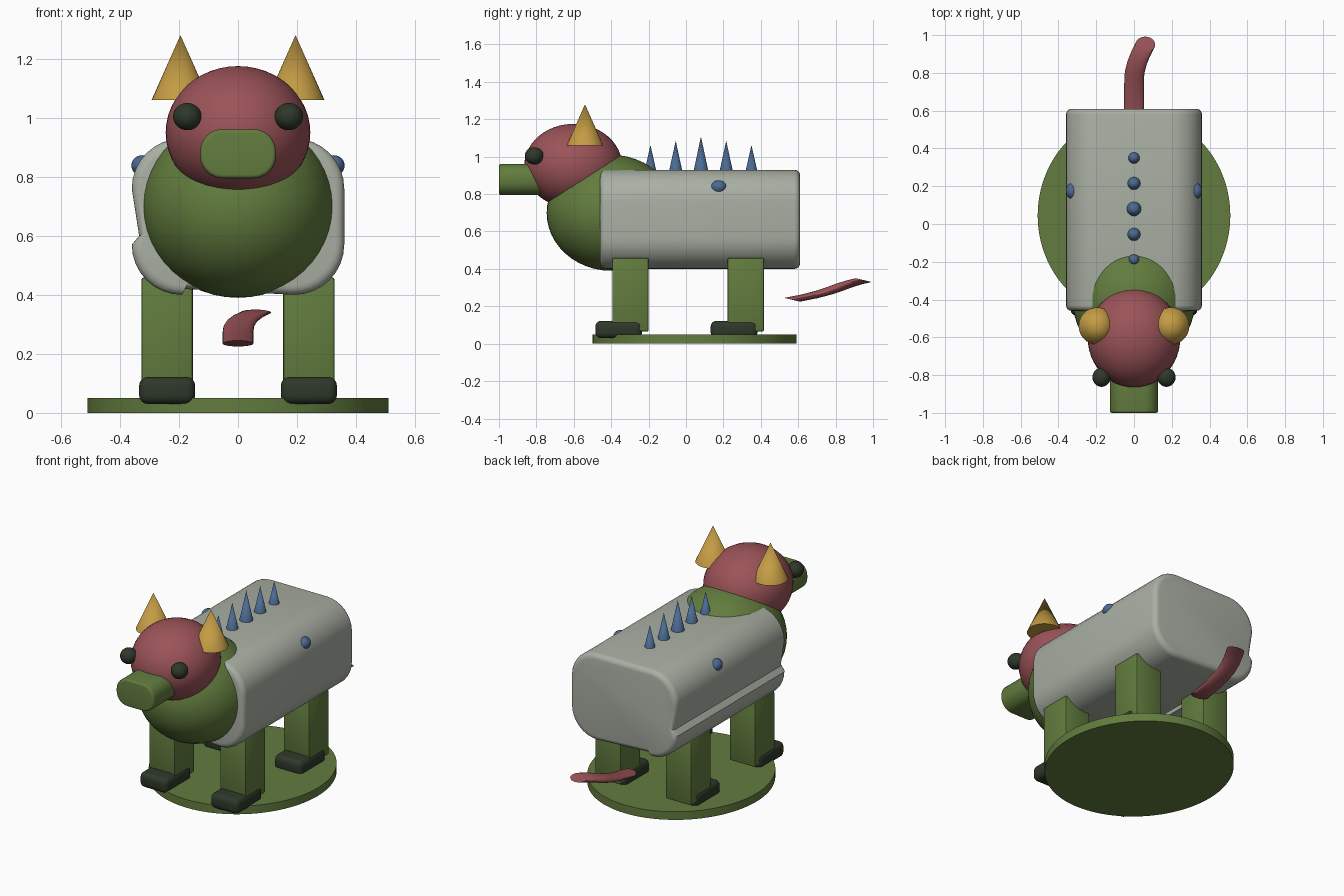
import bpy, bmesh
from math import sin, cos, pi, radians
from mathutils import Vector, Matrix

if "Cube" in bpy.data.objects:
    bpy.data.objects.remove(bpy.data.objects["Cube"])


def material(name, rgb):
    """Make a flat material from 0-255 display values."""
    lin = [((c / 255 + 0.055) / 1.055) ** 2.4 for c in rgb] + [1]
    m = bpy.data.materials.new(name)
    m.use_nodes = True
    m.diffuse_color = lin
    m.node_tree.nodes["Principled BSDF"].inputs["Base Color"].default_value = lin
    return m


GREEN = material("moss green", (98, 124, 62))
RED = material("dusty red", (155, 83, 88))
GREY = material("pale grey", (170, 176, 164))
GOLD = material("horn gold", (196, 156, 68))
BLUE = material("slate blue", (76, 106, 146))
DARK = material("dark green", (46, 56, 42))


def finish(name, bm, mat, angle=35):
    """Turn a bmesh into a smooth-shaded object with sharp edges kept."""
    bmesh.ops.recalc_face_normals(bm, faces=bm.faces)
    me = bpy.data.meshes.new(name)
    bm.to_mesh(me)
    bm.free()
    me.materials.append(mat)
    ob = bpy.data.objects.new(name, me)
    bpy.context.collection.objects.link(ob)
    bpy.ops.object.select_all(action='DESELECT')
    ob.select_set(True)
    bpy.context.view_layer.objects.active = ob
    bpy.ops.object.shade_smooth_by_angle(angle=radians(angle))
    return ob


def ball(name, loc, size, mat):
    bm = bmesh.new()
    bmesh.ops.create_uvsphere(bm, u_segments=48, v_segments=24, radius=1,
                              matrix=Matrix.LocRotScale(Vector(loc), None, Vector(size)))
    return finish(name, bm, mat)


def cone(name, x, y, z0, z1, r, mat, r_top=0.0, stretch=1, sides=32):
    bm = bmesh.new()
    bmesh.ops.create_cone(bm, cap_ends=True, segments=sides, radius1=r, radius2=r_top,
                          depth=z1 - z0,
                          matrix=Matrix.LocRotScale(Vector((x, y, (z0 + z1) / 2)), None,
                                                    Vector((1, stretch, 1))))
    return finish(name, bm, mat)


def box(name, loc, size, bevel, segments, mat):
    bm = bmesh.new()
    bmesh.ops.create_cube(bm, size=1,
                          matrix=Matrix.LocRotScale(Vector(loc), None, Vector(size)))
    bmesh.ops.bevel(bm, geom=bm.edges[:], offset=bevel, segments=segments,
                    profile=0.5, affect='EDGES')
    return finish(name, bm, mat)


def loft(name, rings, mat):
    """Skin closed rings of points and cap both ends."""
    bm = bmesh.new()
    loops = [[bm.verts.new(p) for p in ring] for ring in rings]
    n = len(loops[0])
    for a, b in zip(loops, loops[1:]):
        for i in range(n):
            j = (i + 1) % n
            bm.faces.new((a[i], a[j], b[j], b[i]))
    bm.faces.new(loops[0])
    bm.faces.new(loops[-1])
    return finish(name, bm, mat)


def arc(cx, cz, r, quarter, steps=8):
    angles = [(quarter + i / steps) * pi / 2 for i in range(steps + 1)]
    return [(cx + r * cos(a), cz + r * sin(a)) for a in angles]


def bar(name, profile, zc, hx, hz, y0, y1, bevel, mat):
    """Extrude an x-z profile along y with rounded end rims."""
    rims = [(bevel * (1 - sin(t)), bevel * (1 - cos(t)))
            for t in (0, pi / 8, pi / 4, 3 * pi / 8, pi / 2)]
    stations = [(y0 + dy, inset) for inset, dy in rims]
    stations += [(y1 - dy, inset) for inset, dy in reversed(rims)]
    rings = [[(x * (hx - i) / hx, y, zc + (z - zc) * (hz - i) / hz) for x, z in profile]
             for y, i in stations]
    return loft(name, rings, mat)


# Oval stand
cone("stand", 0, 0.045, 0, 0.05, 0.51, GREEN, r_top=0.51, stretch=1.07, sides=96)

# Body with a raised lip along its lower right corner
R, CX, TOP, LOW = 0.17, 0.19, 0.76, 0.57
body = arc(CX, TOP, R, 0) + arc(-CX, TOP, R, 1)
body += [(-0.335, 0.6)] + arc(-CX, LOW, R, 2) + [(-0.185, 0.42)]
body += arc(CX, LOW, R, 3)
bar("body", body, 0.665, 0.36, 0.265, -0.46, 0.61, 0.03, GREY)

# Chest, head and snout
ball("chest", (0, -0.4, 0.7), (0.325, 0.345, 0.31), GREEN)
ball("head", (0, -0.603, 0.95), (0.245, 0.262, 0.225), RED)
snout = []
for quarter, sx, sz in ((0, 1, 1), (1, -1, 1), (2, -1, -1), (3, 1, -1)):
    snout += arc(sx * 0.053, 0.878 + sz * 0.008, 0.075, quarter)
bar("snout", snout, 0.878, 0.128, 0.083, -1.0, -0.7, 0.012, GREEN)

# Paired parts
for side, s in (("left", 1), ("right", -1)):
    ball("eye_" + side, (s * 0.172, -0.812, 1.004), (0.048, 0.05, 0.046), DARK)
    cone("horn_" + side, s * 0.195, -0.54, 1.06, 1.28, 0.098, GOLD)
    ball("side_stud_" + side, (s * 0.325, 0.175, 0.838), (0.036, 0.042, 0.035), BLUE)
    for end, y in (("front", -0.297), ("back", 0.32)):
        box(f"{end}_leg_{side}", (s * 0.24, y, 0.262), (0.174, 0.194, 0.394), 0.008, 2, GREEN)
        box(f"{end}_foot_{side}", (s * 0.24, y - 0.063, 0.076), (0.19, 0.25, 0.092),
            0.03, 4, DARK)

# Row of back spikes, tallest in the middle
for i in range(5):
    off = abs(i - 2)
    cone(f"back_spike_{i + 1}", 0, -0.19 + 0.135 * i, 0.92, 1.108 - 0.023 * off,
         0.04 - 0.004 * off, BLUE, sides=24)

# Flattened curling tail
path = [(0, 0.567, 0.235), (0, 0.66, 0.253), (0, 0.74, 0.274), (0.003, 0.8, 0.294),
        (0.015, 0.85, 0.313), (0.035, 0.9, 0.328), (0.06, 0.95, 0.34)]
turns = [2 * pi * i / 24 for i in range(24)]
loft("tail", [[(x + 0.052 * cos(a), y + 0.042 * sin(a), z - 0.01 * sin(a)) for a in turns]
              for x, y, z in path], RED)
